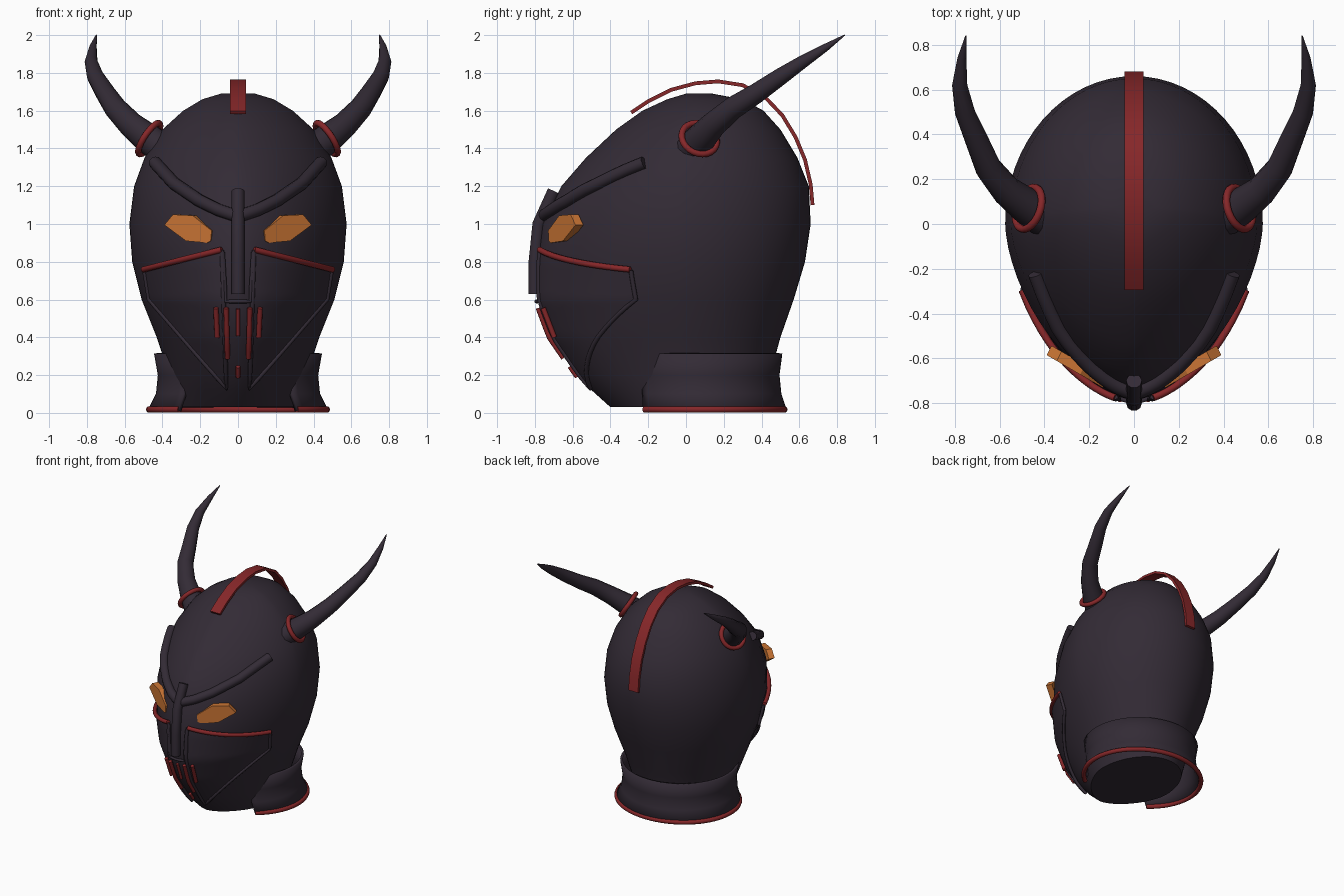
import bpy, bmesh, math
from mathutils import Vector

old = bpy.data.objects.get("Cube")
if old:
    bpy.data.objects.remove(old)


def material(name, rgb):
    m = bpy.data.materials.new(name)
    m.use_nodes = True
    m.diffuse_color = (*rgb, 1)
    b = m.node_tree.nodes["Principled BSDF"]
    b.inputs["Base Color"].default_value = (*rgb, 1)
    b.inputs["Roughness"].default_value = 0.6
    return m


DARK = material("dark plum metal", (0.033, 0.024, 0.036))
RED = material("deep red trim", (0.24, 0.02, 0.022))
ORANGE = material("amber eye", (0.60, 0.18, 0.035))


def finish(ob, mat, angle=40):
    ob.data.materials.append(mat)
    bpy.ops.object.select_all(action='DESELECT')
    ob.select_set(True)
    bpy.context.view_layer.objects.active = ob
    if angle:
        bpy.ops.object.shade_smooth_by_angle(angle=math.radians(angle))
    return ob


def mesh(name, rows, mat, closed=False, caps=False, angle=40):
    """Skin a list of equally long point rows."""
    bm = bmesh.new()
    vs = [[bm.verts.new(p) for p in r] for r in rows]
    n = len(rows[0])
    for a, b in zip(vs, vs[1:]):
        for i in range(n if closed else n - 1):
            j = (i + 1) % n
            bm.faces.new((a[i], a[j], b[j], b[i]))
    if caps:
        bm.faces.new(vs[0])
        bm.faces.new(vs[-1])
    bmesh.ops.recalc_face_normals(bm, faces=bm.faces)
    me = bpy.data.meshes.new(name)
    bm.to_mesh(me)
    bm.free()
    ob = bpy.data.objects.new(name, me)
    bpy.context.collection.objects.link(ob)
    return finish(ob, mat, angle)


def tube(name, pts, r, mat, radii=None, closed=False, res=3):
    """Round bar along points, with optional taper."""
    cu = bpy.data.curves.new(name, 'CURVE')
    cu.dimensions = '3D'
    cu.bevel_depth = r
    cu.bevel_resolution = res
    cu.use_fill_caps = True
    sp = cu.splines.new('POLY')
    sp.points.add(len(pts) - 1)
    sp.use_cyclic_u = closed
    for i, p in enumerate(pts):
        sp.points[i].co = (*p, 1)
        sp.points[i].radius = radii[i] if radii else 1
    ob = bpy.data.objects.new(name, cu)
    bpy.context.collection.objects.link(ob)
    bpy.ops.object.select_all(action='DESELECT')
    ob.select_set(True)
    bpy.context.view_layer.objects.active = ob
    bpy.ops.object.convert(target='MESH')
    return finish(bpy.context.object, mat, 50)


# Shell levels: height, front y, back y, half width
LEVELS = [(.03, -.40, .42, .32), (.12, -.50, .43, .345), (.2, -.57, .445, .365),
          (.4, -.71, .50, .43), (.6, -.785, .57, .51), (.8, -.785, .63, .56),
          (1.0, -.76, .66, .575), (1.2, -.66, .65, .55), (1.35, -.53, .59, .495),
          (1.5, -.37, .50, .40), (1.6, -.23, .41, .29), (1.66, -.1, .3, .19),
          (1.69, 0, .14, .09)]
POW = 1.65  # below 2 gives the keeled front


def level(z):
    for a, b in zip(LEVELS, LEVELS[1:]):
        if z <= b[0]:
            t = (z - a[0]) / (b[0] - a[0])
            return [p + (q - p) * t for p, q in zip(a, b)][1:]
    return LEVELS[-1][1:]


def mid(z):
    return max(0, (z - 1.2) / 7)


def surf(x, z, off=0.0):
    """Point on the front of the shell, pushed outwards by off."""
    yf, _, w = level(z)
    d = mid(z) - yf
    u = min(abs(x) / w, 1)
    v = (1 - u ** POW) ** (1 / POW)
    n = Vector((math.copysign(u ** (POW - 1) / w, x) if x else 0, -v ** (POW - 1) / d, 0))
    return Vector((x, mid(z) - d * v, z)) + n.normalized() * off


def lerp_path(pts, n):
    """Resample a polyline with n steps per segment."""
    out = [Vector(pts[0])]
    for a, b in zip(pts, pts[1:]):
        out += [Vector(a).lerp(Vector(b), k / n) for k in range(1, n + 1)]
    return out


# Helmet shell
rows = []
for z, yf, yb, w in LEVELS:
    ring = []
    for i in range(64):
        a = 2 * math.pi * i / 64
        c, s = math.cos(a), math.sin(a)
        e = 2 / POW if s < 0 else 1
        x = math.copysign(abs(c) ** e, c) * w
        y = mid(z) + (abs(s) ** e) * ((yb if s > 0 else yf) - mid(z))
        ring.append((x, y, z))
    rows.append(ring)
mesh("helmet_shell", rows, DARK, closed=True, caps=True)


# Neck guard, open at the front, with a trimmed lower edge
def arc(cy, rx, ry, z):
    angs = [math.radians(-49 + 278 * i / 48) for i in range(49)]
    return [(rx * math.cos(a), cy + ry * math.sin(a), z) for a in angs]


guard = mesh("neck_guard", [arc(.08, .435, .42, .315), arc(.08, .415, .405, .2),
                            arc(.085, .425, .41, .1), arc(.1, .47, .425, .01)], DARK)
sol = guard.modifiers.new("thickness", 'SOLIDIFY')
sol.thickness = 0.02
sol.offset = 0
tube("neck_guard_trim", arc(.1, .47, .42, .018), .018, RED)

# Crest band over the crown
crest = [(-.29, 1.59), (-.2, 1.65), (-.08, 1.71), (.05, 1.745), (.17, 1.755), (.3, 1.735),
         (.42, 1.67), (.51, 1.575), (.58, 1.46), (.63, 1.34), (.66, 1.21), (.67, 1.1)]
rows = []
for i, (y, z) in enumerate(crest):
    a, b = crest[max(i - 1, 0)], crest[min(i + 1, len(crest) - 1)]
    n = Vector((0, a[1] - b[1], b[0] - a[0])).normalized() * .01
    p = Vector((0, y, z))
    h = Vector((.043, 0, 0))
    rows.append([p - h + n, p + h + n, p + h - n, p - h - n])
mesh("crest_band", rows, RED, closed=True, caps=True)

# Nose bar and mouth frame
tube("nose_bar", [(0, -.80, .63), (0, -.80, .8), (0, -.78, 1.0), (0, -.70, 1.175)], .035, DARK)
frame = lerp_path([(-.075, .85), (-.06, .59), (.06, .59), (.075, .85)], 6)
tube("nose_frame", [surf(p.x, p.y, .012) for p in frame], .01, DARK)

# Central mouth pieces
for k, (top, low, r) in enumerate([(.55, .41, .011), (.245, .19, .012)]):
    path = lerp_path([(0, top), (0, low)], 4)
    tube(f"mouth_centre_{k}", [surf(p.x, p.y, .015) for p in path], r, RED)

for side, s in (("left", 1), ("right", -1)):
    # Brow bar
    path = lerp_path([(0, 1.04), (.1, 1.075), (.2, 1.125), (.33, 1.215), (.43, 1.325)], 3)
    tube(f"{side}_brow", [surf(s * p.x, p.y, .012) for p in path], .034, DARK)

    # Eye block standing out at its outer end
    outline = [(.14, .965), (.145, .91), (.165, .9), (.275, .91), (.39, .995),
               (.345, 1.05), (.24, 1.045)]
    front = [(s * x, -.585 - .58 * (.39 - x), z) for x, z in outline]
    back = [(x - s * .022, y + .042, z) for x, y, z in front]
    mesh(f"{side}_eye", [front, back], ORANGE, closed=True, caps=True, angle=0)

    # Cheek plate with raised rim and red upper edge
    ti, to, bo, bi = map(Vector, ((.08, .86), (.483, .755), (.458, .6), (.055, .13)))
    rows = []
    for i in range(17):
        a, b = ti.lerp(bi, i / 16), to.lerp(bo, i / 16)
        row = [a.lerp(b, j / 16) for j in range(17)]
        rows.append([surf(s * p.x, p.y, .014) for p in row])
    mesh(f"{side}_cheek_plate", rows, DARK)
    rim = lerp_path([ti, bi, bo, to], 12)
    tube(f"{side}_cheek_rim", [surf(s * p.x, p.y, .014) for p in rim], .012, DARK)
    edge = lerp_path([ti, to], 14)
    tube(f"{side}_cheek_trim", [surf(s * p.x, p.y + .004, .018) for p in edge], .016, RED)

    # Mouth bars
    for k, (x, low) in enumerate([(.045, .29), (.095, .4)]):
        path = lerp_path([(x + .008, .555), (x, low)], 5)
        tube(f"{side}_mouth_bar_{k}", [surf(s * p.x, p.y, .028) for p in path], .014, RED)

    # Horn and its collar ring
    horn = [(.40, .025, 1.395, .085), (.485, .085, 1.46, .08), (.57, .15, 1.53, .068),
            (.65, .25, 1.615, .06), (.70, .37, 1.69, .053), (.755, .5, 1.78, .045),
            (.778, .62, 1.86, .034), (.768, .74, 1.935, .02), (.75, .84, 2.0, .003)]
    tube(f"{side}_horn", [(s * x, y, z) for x, y, z, _ in horn], 1, DARK,
         radii=[h[3] for h in horn], res=4)
    n = Vector((.8, .28, .53)).normalized()
    u = n.cross(Vector((0, 0, 1))).normalized()
    v = n.cross(u)
    ring = []
    for i in range(24):
        a = 2 * math.pi * i / 24
        p = Vector((.47, .07, 1.452)) + (u * math.cos(a) + v * math.sin(a)) * .097
        ring.append((s * p.x, p.y, p.z))
    tube(f"{side}_horn_ring", ring, .017, RED, closed=True)
